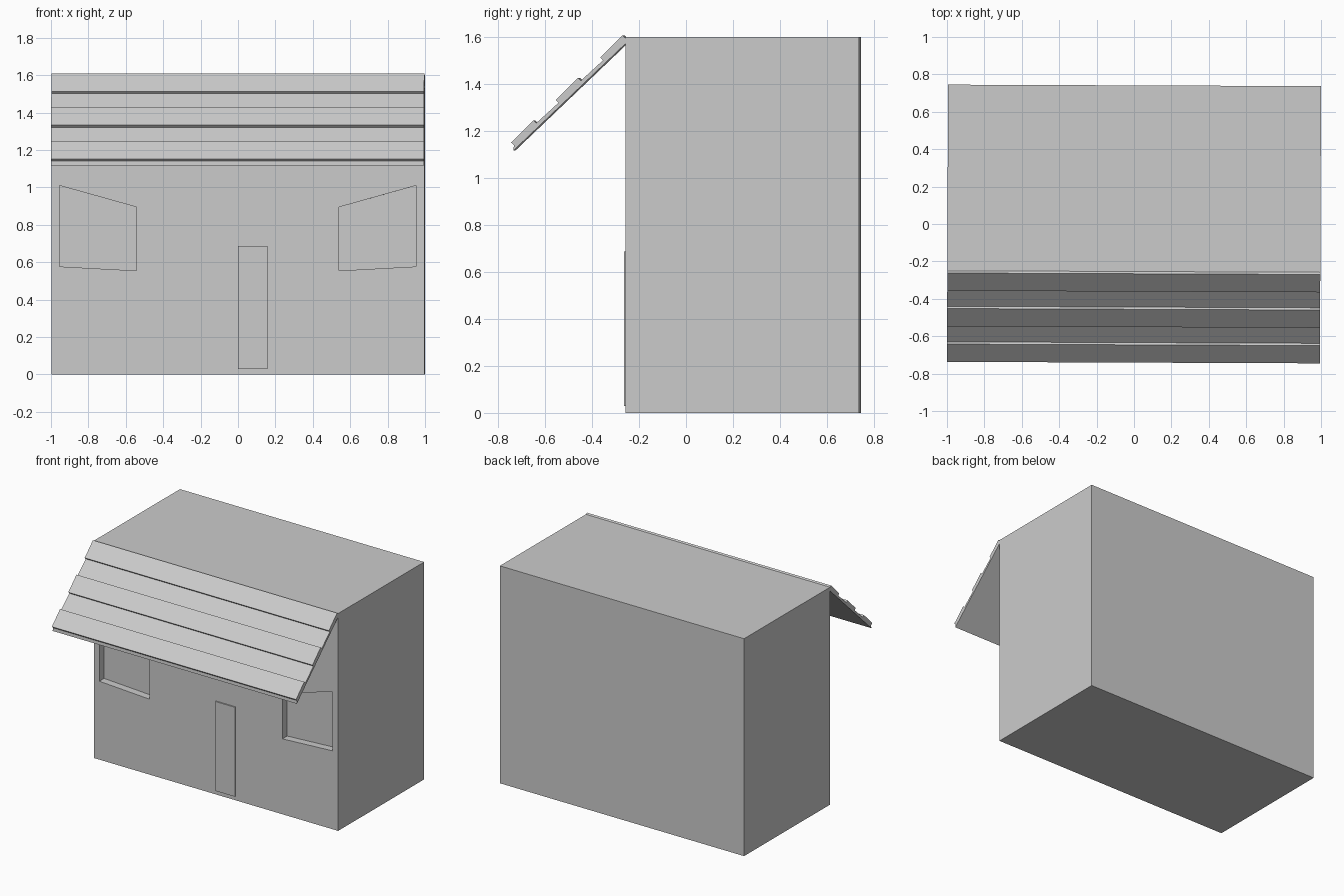
import bpy, bmesh

if "Cube" in bpy.data.objects:
    bpy.data.objects.remove(bpy.data.objects["Cube"])

TURN = -0.004      # the whole building sits very slightly turned
HALF = 0.997       # half width
FRONT, BACK = -0.254, 0.741


def prism(name, points, start, end, axis):
    """Extrude a 2D outline: axis 'x' takes (y, z) points, axis 'y' takes (x, z)."""
    def place(p, t):
        return (t, p[0], p[1]) if axis == 'x' else (p[0], t, p[1])
    bm = bmesh.new()
    a = [bm.verts.new(place(p, start)) for p in points]
    b = [bm.verts.new(place(p, end)) for p in points]
    n = len(points)
    bm.faces.new(a)
    bm.faces.new(b[::-1])
    for i in range(n):
        j = (i + 1) % n
        bm.faces.new((a[i], b[i], b[j], a[j]))
    bmesh.ops.recalc_face_normals(bm, faces=bm.faces)
    mesh = bpy.data.meshes.new(name)
    bm.to_mesh(mesh)
    bm.free()
    obj = bpy.data.objects.new(name, mesh)
    obj.rotation_euler.z = TURN
    bpy.context.collection.objects.link(obj)
    return obj


# main block
body = prism("building_body",
             [(-HALF, 0), (HALF, 0), (HALF, 1.6), (-HALF, 1.6)], FRONT, BACK, 'y')

# crooked window recesses, mirrored left and right
window = [(0.542, 0.555), (0.953, 0.577), (0.953, 1.01), (0.542, 0.895)]
for side, s in (("left", -1), ("right", 1)):
    cutter = prism(side + "_window_cutter", [(s * x, z) for x, z in window],
                   FRONT - 0.1, FRONT + 0.055, 'y')
    cutter.hide_render = True
    cutter.hide_set(True)
    mod = body.modifiers.new(side + "_window", 'BOOLEAN')
    mod.operation = 'DIFFERENCE'
    mod.solver = 'EXACT'
    mod.object = cutter

# thin door panel
prism("door", [(0, 0.03), (0.16, 0.03), (0.16, 0.688), (0, 0.688)],
      FRONT - 0.009, FRONT + 0.005, 'y')

# sloping awning: thin sheet with three raised boards
profile = [(-0.251, 1.575), (-0.731, 1.117)]
for k in range(3):
    y, z = -0.741 + 0.19 * k, 1.152 + 0.181 * k
    profile += [(y + 0.012, z - 0.012), (y, z),
                (y + 0.095, z + 0.094), (y + 0.107, z + 0.082)]
prism("awning", profile, -HALF, HALF, 'x')
